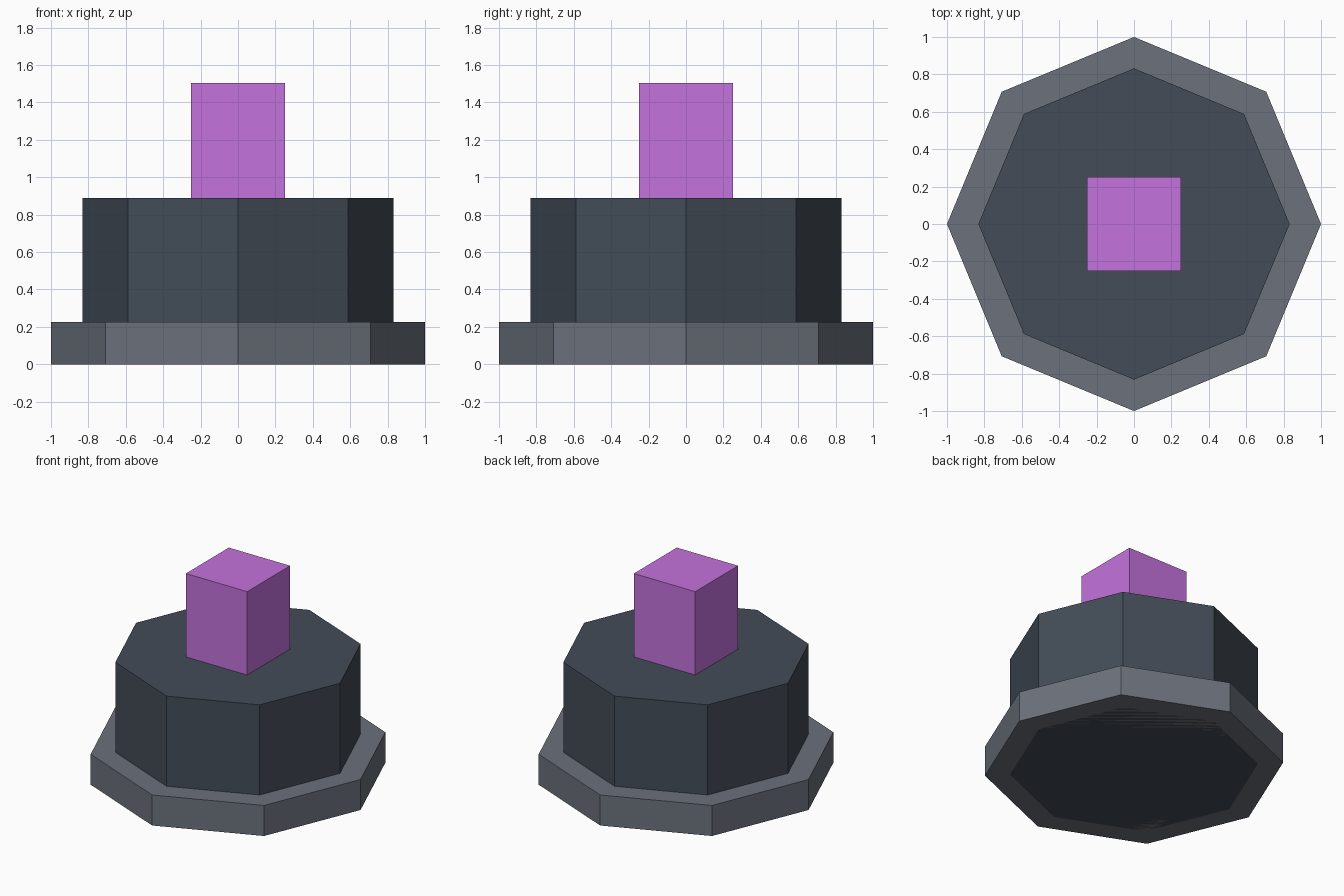
import bpy
import math

if "Cube" in bpy.data.objects:
    bpy.data.objects.remove(bpy.data.objects["Cube"])


def paint(obj, name, color):
    mat = bpy.data.materials.new(name)
    mat.diffuse_color = (*color, 1.0)
    mat.use_nodes = True
    mat.node_tree.nodes["Principled BSDF"].inputs["Base Color"].default_value = mat.diffuse_color
    obj.data.materials.append(mat)


def prism(name, sides, radius, z0, z1, mat_name, color, turn=0.0):
    """Upright flat-sided prism between two heights."""
    bpy.ops.mesh.primitive_cylinder_add(
        vertices=sides, radius=radius, depth=z1 - z0,
        location=(0, 0, (z0 + z1) / 2), rotation=(0, 0, turn))
    obj = bpy.context.object
    obj.name = name
    paint(obj, mat_name, color)
    return obj


# wide octagonal foot
prism("base_flange", 8, 1.0, 0.0, 0.225, "mid_grey", (0.147, 0.165, 0.2))

# octagonal drum, running down through the foot to the floor
prism("main_body", 8, 0.832, 0.0, 0.89, "dark_slate", (0.056, 0.072, 0.095))

# square post standing on the drum
prism("top_post", 4, 0.25 * math.sqrt(2), 0.89, 1.505, "purple",
      (0.55, 0.17, 0.72), math.pi / 4)
